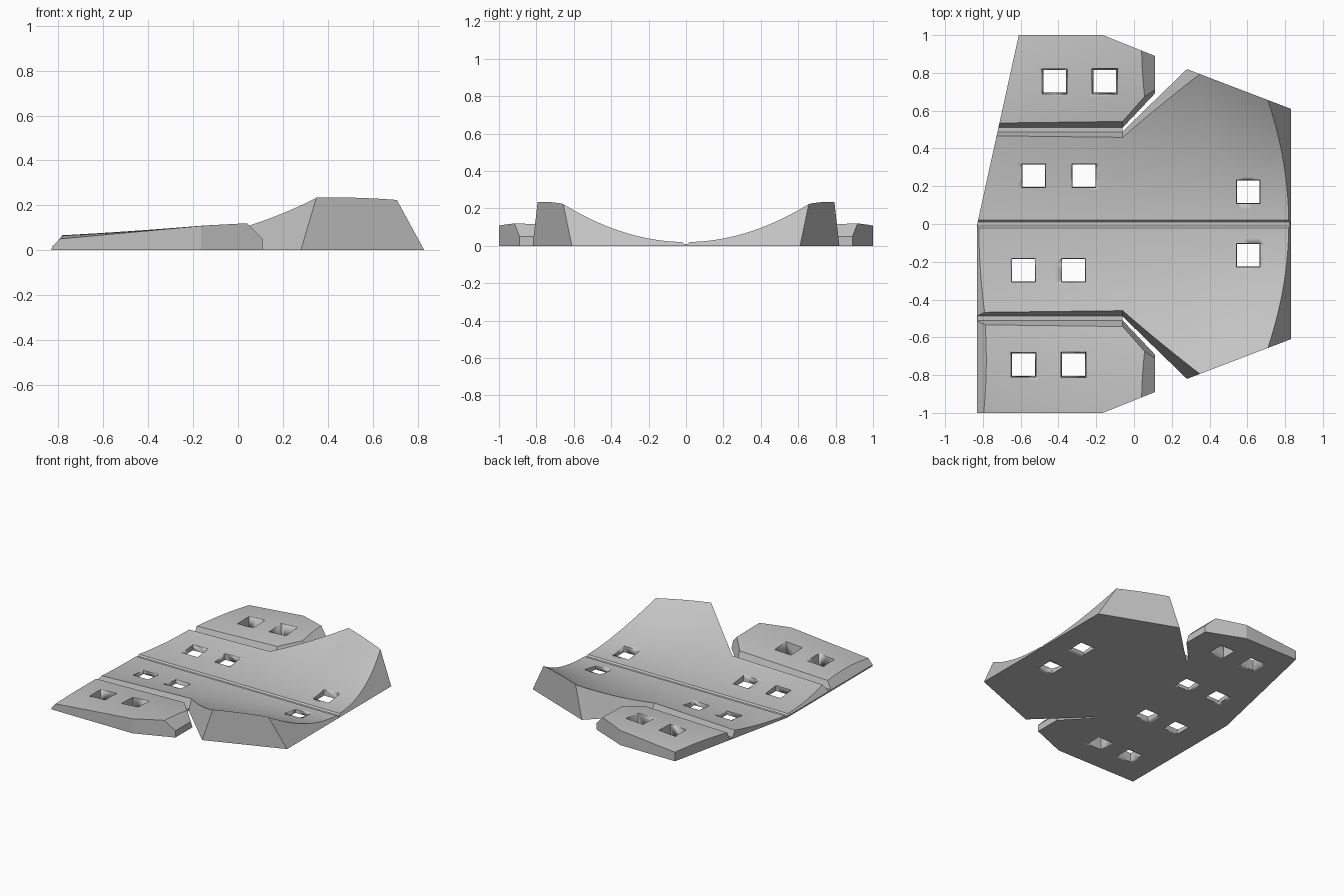
import bpy, bmesh, math
from mathutils import Matrix, Vector

cube = bpy.data.objects.get("Cube")
if cube:
    bpy.data.objects.remove(cube)

GREY = (0.55, 0.55, 0.55, 1)
grey = bpy.data.materials.new("plain grey")
grey.use_nodes = True
grey.diffuse_color = GREY
grey.node_tree.nodes["Principled BSDF"].inputs["Base Color"].default_value = GREY

SLOPE = 0.4      # lean of the groove and slit walls
JOINT = -0.06    # where the groove turns into the slit


def lerp(x, pairs):
    for (x0, v0), (x1, v1) in zip(pairs, pairs[1:]):
        if x <= x1:
            break
    t = min(max((x - x0) / (x1 - x0), 0), 1)
    return v0 + (v1 - v0) * t


def main_height(x, y):
    curl = lerp(x, [(-0.83, 0.16), (0.16, 0.31), (0.34, 0.336), (0.71, 0.473)])
    return 0.02 + curl * y * y


def side_height(x, y):
    inner = 0.06 + 0.03 * (x + 0.8)
    outer = lerp(x, [(-0.83, 0.047), (-0.165, 0.108), (0.04, 0.12)])
    t = (y - 0.54) / 0.46
    return inner + (outer - inner) * t + 0.04 * t * (1 - t)


def block(x0, x1, y0, y1, height, nx, ny):
    """Flat-bottomed solid whose top follows a height function."""
    bm = bmesh.new()
    bmesh.ops.create_grid(bm, x_segments=nx, y_segments=ny, size=0.5)
    base = list(bm.faces)
    top = bmesh.ops.extrude_face_region(bm, geom=base, use_keep_orig=True)["geom"]
    for v in bm.verts:
        v.co.x = x0 + (v.co.x + 0.5) * (x1 - x0)
        v.co.y = y0 + (v.co.y + 0.5) * (y1 - y0)
    for v in top:
        if isinstance(v, bmesh.types.BMVert):
            v.co.z = height(v.co.x, v.co.y)
    bmesh.ops.recalc_face_normals(bm, faces=bm.faces)
    return bm


def clip(bm, point, normal, fill=True):
    """Cut away everything on the normal's side of a plane."""
    cut = bmesh.ops.bisect_plane(bm, geom=bm.verts[:] + bm.edges[:] + bm.faces[:],
                                 dist=1e-6, plane_co=point,
                                 plane_no=Vector(normal).normalized(), clear_outer=True)
    if fill:
        edges = [e for e in cut["geom_cut"] if isinstance(e, bmesh.types.BMEdge)]
        edges = [e for e in edges if e.is_boundary]
        if edges:
            bmesh.ops.contextual_create(bm, geom=edges)


def clip_finger_end(bm, side):
    """Slanted end on the back half, bevelled square end on the front half."""
    if side > 0:
        clip(bm, (-0.83, 0, 0), (-1, 0.22, 0))
    else:
        clip(bm, (-0.83, 0, 0), (-1, 0, 0))
        clip(bm, (-0.83, 0, 0.01), (-1, 0, 0.85))


def finish(bm, name, side, cutter=None):
    bmesh.ops.scale(bm, vec=(1, side, 1), verts=bm.verts)
    bmesh.ops.remove_doubles(bm, verts=bm.verts, dist=1e-5)
    bmesh.ops.recalc_face_normals(bm, faces=bm.faces)
    me = bpy.data.meshes.new(name)
    bm.to_mesh(me)
    bm.free()
    me.materials.append(grey)
    ob = bpy.data.objects.new(name, me)
    bpy.context.collection.objects.link(ob)
    bpy.ops.object.select_all(action='DESELECT')
    ob.select_set(True)
    bpy.context.view_layer.objects.active = ob
    bpy.ops.object.shade_smooth_by_angle(angle=math.radians(20))
    if cutter:
        mod = ob.modifiers.new("strap holes", 'BOOLEAN')
        mod.operation = 'DIFFERENCE'
        mod.solver = 'EXACT'
        mod.object = cutter
    return ob


# Tapered square cutters for the strap holes
HOLES = [(-0.53, 0.255), (-0.265, 0.255), (-0.42, 0.755), (-0.155, 0.755), (0.605, 0.17),
         (-0.585, -0.245), (-0.32, -0.245), (-0.585, -0.745), (-0.32, -0.745), (0.605, -0.165)]
bm = bmesh.new()
for x, y in HOLES:
    bmesh.ops.create_cone(bm, cap_ends=True, segments=4, radius1=0.08, radius2=0.11, depth=0.3,
                          matrix=Matrix.Translation((x, y, 0.1)) @ Matrix.Rotation(math.pi / 4, 4, 'Z'))
cutter = finish(bm, "strap_hole_cutter", 1)
cutter.hide_render = True
cutter.display_type = 'WIRE'
cutter.hide_set(True)

for side, label in ((1, "back"), (-1, "front")):
    # Main panel: a strip behind the joint and a flared wing ahead of it, welded there
    whole = bmesh.new()
    for wing in (False, True):
        bm = block(-0.9, 0.9, -0.1, 0.95, main_height, 45, 30)
        clip(bm, (0, 0, 0), (0, -1, 1))
        if wing:
            clip(bm, (JOINT, 0, 0), (-1, 0, 0), fill=False)
            clip(bm, (JOINT, 0.49, 0), (-0.97, 1, SLOPE))
            clip(bm, (0.28, 0.82, 0), (0.382, 1, 0))
            clip(bm, (0.83, 0, 0), (1, 0, 0.545))
        else:
            clip(bm, (JOINT, 0, 0), (1, 0, 0), fill=False)
            clip(bm, (0, 0.49, 0), (0, 1, SLOPE))
            clip_finger_end(bm, side)
        part = bpy.data.meshes.new("part")
        bm.to_mesh(part)
        bm.free()
        whole.from_mesh(part)
        bpy.data.meshes.remove(part)
    finish(whole, label + "_main_panel", side, cutter)

    # Side panel
    bm = block(-0.9, 0.2, 0.45, 1.05, side_height, 28, 16)
    clip(bm, (0, 0.51, 0), (0, -1, SLOPE))
    clip(bm, (JOINT, 0.51, 0), (1.06, -1, SLOPE))
    clip(bm, (0, 1, 0), (0, 1, 0))
    clip(bm, (-0.165, 1, 0), (0.4, 1, 0))
    clip(bm, (0.11, 0, 0), (1, 0, 0))
    clip(bm, (0.11, 0, 0.05), (1, 0, 1))
    clip_finger_end(bm, side)
    finish(bm, label + "_side_panel", side, cutter)

    # Thin hinge web under the side groove
    bm = block(-0.9, JOINT, 0.488, 0.512, lambda x, y: 0.012, 2, 1)
    clip_finger_end(bm, side)
    finish(bm, label + "_side_hinge", side)

# Thin hinge web under the centre groove
finish(block(-0.829, 0.824, -0.012, 0.012, lambda x, y: 0.01, 2, 1), "centre_hinge", 1)
